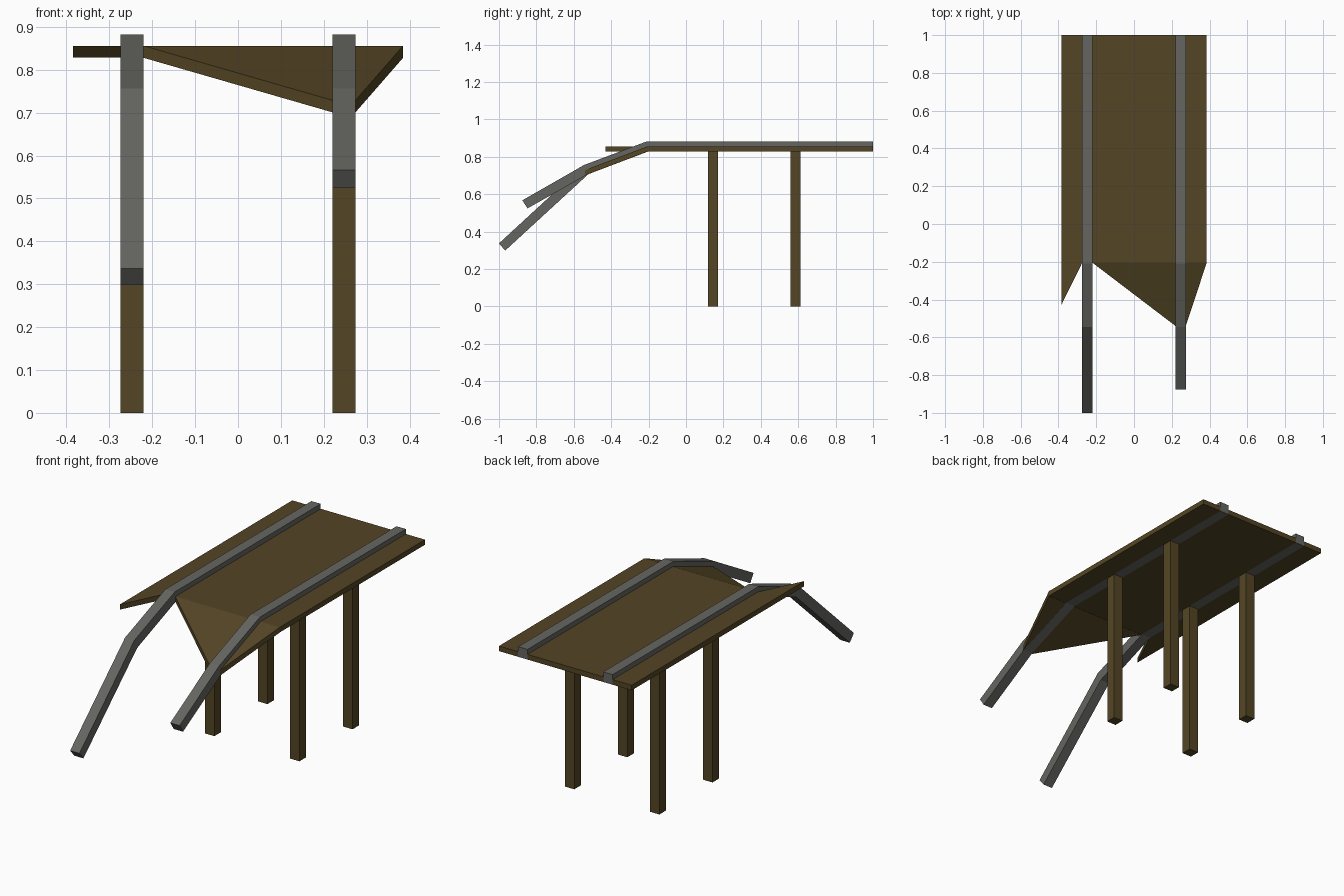
import bpy
import bmesh
from mathutils import Vector

cube = bpy.data.objects.get("Cube")
if cube:
    bpy.data.objects.remove(cube, do_unlink=True)


def make_material(name, rgb):
    mat = bpy.data.materials.new(name)
    mat.use_nodes = True
    color = (*rgb, 1)
    mat.diffuse_color = color
    mat.node_tree.nodes["Principled BSDF"].inputs["Base Color"].default_value = color
    return mat


wood = make_material("dark brown wood", (0.088, 0.06, 0.018))
steel = make_material("grey steel", (0.13, 0.13, 0.12))

RAIL_X, HALF = 0.247, 0.027        # track centre and half beam width
INNER, OUTER = RAIL_X - HALF, RAIL_X + HALF
EDGE = 0.385                       # half deck width
BACK, BREAK, TIP = 1.0, -0.205, -0.54
TOP, BOTTOM, TIP_TOP = 0.856, 0.829, 0.729


def prism(name, outline, offset, mat):
    """Extrude a closed planar outline along an offset vector."""
    bm = bmesh.new()
    face = bm.faces.new([bm.verts.new(p) for p in outline])
    extruded = bmesh.ops.extrude_face_region(bm, geom=[face])["geom"]
    verts = [v for v in extruded if isinstance(v, bmesh.types.BMVert)]
    bmesh.ops.translate(bm, verts=verts, vec=Vector(offset))
    bmesh.ops.recalc_face_normals(bm, faces=bm.faces[:])
    mesh = bpy.data.meshes.new(name)
    bm.to_mesh(mesh)
    bm.free()
    mesh.materials.append(mat)
    obj = bpy.data.objects.new(name, mesh)
    bpy.context.scene.collection.objects.link(obj)
    return obj


def plank(name, corners):
    """Flat deck section from a plan outline."""
    return prism(name, [(x, y, TOP) for x, y in corners], (0, 0, BOTTOM - TOP), wood)


# Flat deck, split by the two inset rails
plank("deck_right", [(-EDGE, BACK), (-OUTER, BACK), (-OUTER, BREAK), (-EDGE, -0.43)])
plank("deck_middle", [(-INNER, BACK), (INNER, BACK), (INNER, BREAK), (-INNER, BREAK)])
plank("deck_left", [(OUTER, BACK), (EDGE, BACK), (EDGE, BREAK), (OUTER, BREAK)])

# Broken deck section sagging down to a point
prism("deck_sagging", [(-INNER, BREAK, TOP), (EDGE, BREAK, TOP),
                       (OUTER, TIP, TIP_TOP), (INNER, TIP, TIP_TOP)],
      (0, 0, BOTTOM - TOP - 0.001), wood)

# Bent rails, each drooping to its own end: (y, z) of end top and end bottom
ends = {
    "right": (-1, [(-1.0, 0.337), (-0.967, 0.298)], (-0.522, 0.707)),
    "left": (1, [(-0.875, 0.567), (-0.847, 0.524)], (-0.53, 0.704)),
}
for label, (side, tip, under) in ends.items():
    profile = [(BACK, 0.882), (-0.21, 0.882), (-0.545, 0.756), *tip,
               under, (-0.2, BOTTOM), (BACK, BOTTOM)]
    x = side * RAIL_X - HALF
    prism("rail_" + label, [(x, y, z) for y, z in profile], (2 * HALF, 0, 0), steel)

# Four square support posts
for label, side in (("right", -1), ("left", 1)):
    for place, y in (("front", 0.145), ("back", 0.585)):
        x = side * RAIL_X
        prism(f"post_{place}_{label}",
              [(x + i * HALF, y + j * HALF, 0)
               for i, j in ((-1, -1), (1, -1), (1, 1), (-1, 1))],
              (0, 0, BOTTOM), wood)
